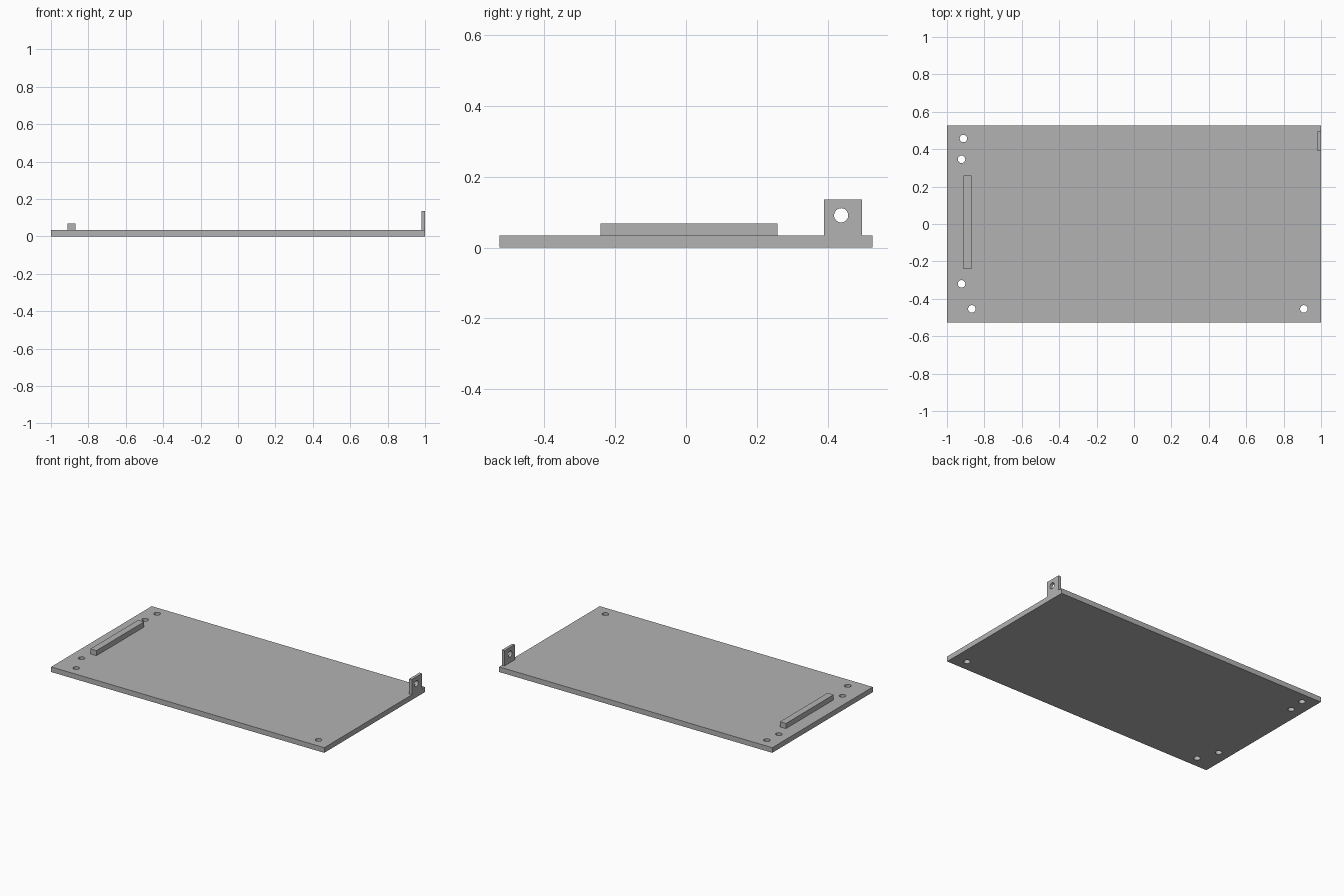
import bpy
from math import pi

cube = bpy.data.objects.get("Cube")
if cube:
    bpy.data.objects.remove(cube, do_unlink=True)

grey = bpy.data.materials.new("light_grey")
grey.use_nodes = True
COLOR = (0.45, 0.45, 0.45, 1)
grey.diffuse_color = COLOR
grey.node_tree.nodes["Principled BSDF"].inputs["Base Color"].default_value = COLOR

THICK = 0.034
HOLE_R = 0.02


def box(name, x, y, z):
    """Box between (min, max) pairs on each axis."""
    spans = (x, y, z)
    bpy.ops.mesh.primitive_cube_add(size=1, location=[(a + b) / 2 for a, b in spans])
    ob = bpy.context.object
    ob.name = name
    ob.scale = [b - a for a, b in spans]
    bpy.ops.object.transform_apply(location=False, rotation=False, scale=True)
    ob.data.materials.append(grey)
    return ob


def drill(ob, center, rotation=(0, 0, 0)):
    """Cut a round through hole."""
    bpy.ops.mesh.primitive_cylinder_add(vertices=32, radius=HOLE_R, depth=0.2,
                                        location=center, rotation=rotation)
    cutter = bpy.context.object
    cutter.hide_render = True
    cutter.data.materials.append(grey)
    mod = ob.modifiers.new("hole", 'BOOLEAN')
    mod.operation = 'DIFFERENCE'
    mod.solver = 'EXACT'
    mod.object = cutter
    bpy.context.view_layer.objects.active = ob
    bpy.ops.object.modifier_apply(modifier=mod.name)
    bpy.data.objects.remove(cutter, do_unlink=True)


# Flat base plate with mounting holes
plate = box("base_plate", (-1, 1), (-0.526, 0.526), (0, THICK))
for x, y in [(-0.912, 0.457), (-0.922, 0.346), (-0.922, -0.32),
             (-0.867, -0.454), (0.908, -0.454)]:
    drill(plate, (x, y, THICK / 2))

# Raised connector strip
box("connector_strip", (-0.912, -0.868), (-0.241, 0.258), (THICK, 0.068))

# Upright bracket tab with a hole facing sideways
tab = box("bracket_tab", (0.981, 1), (0.39, 0.497), (THICK, 0.135))
drill(tab, (0.99, 0.438, 0.091), (0, pi / 2, 0))

# Smooth hole walls, sharp edges kept
for ob in (plate, tab):
    bpy.ops.object.select_all(action='DESELECT')
    ob.select_set(True)
    bpy.context.view_layer.objects.active = ob
    bpy.ops.object.shade_smooth_by_angle()
